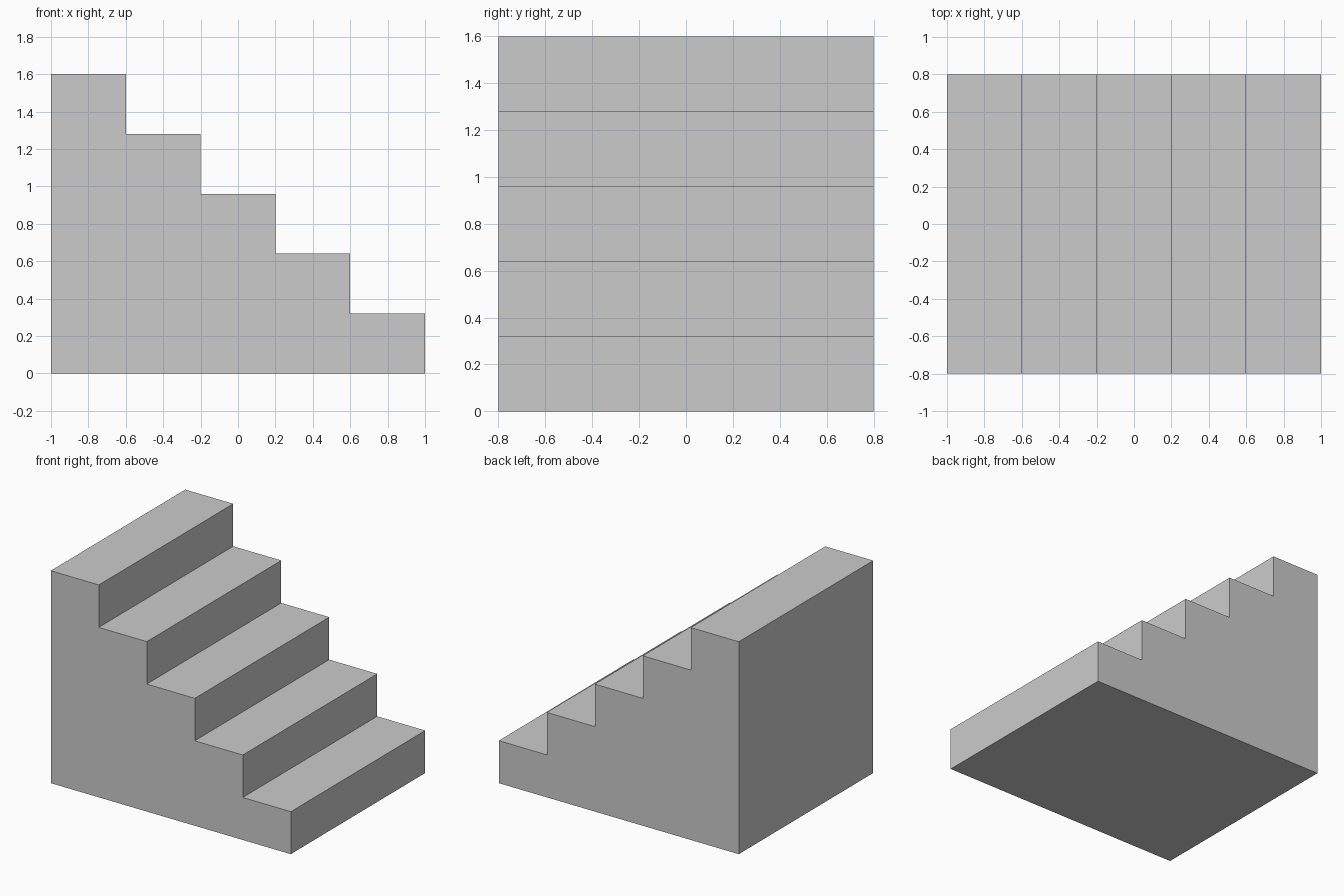
import bpy
import bmesh

if "Cube" in bpy.data.objects:
    bpy.data.objects.remove(bpy.data.objects["Cube"])

STEPS = 5
LENGTH, WIDTH, HEIGHT = 2.0, 1.6, 1.6
tread, riser = LENGTH / STEPS, HEIGHT / STEPS

# Stepped side profile (x, z): base, then up the stairs from right to left
profile = [(-LENGTH / 2, 0), (LENGTH / 2, 0)]
for i in range(STEPS):
    x, z = LENGTH / 2 - i * tread, (i + 1) * riser
    profile += [(x, z), (x - tread, z)]

# Solid staircase: side profile extruded across the width
bm = bmesh.new()
side = bm.faces.new([bm.verts.new((x, -WIDTH / 2, z)) for x, z in profile])
ext = bmesh.ops.extrude_face_region(bm, geom=[side], use_keep_orig=True)
new_verts = [g for g in ext["geom"] if isinstance(g, bmesh.types.BMVert)]
bmesh.ops.translate(bm, verts=new_verts, vec=(0, WIDTH, 0))
bmesh.ops.recalc_face_normals(bm, faces=bm.faces)

mesh = bpy.data.meshes.new("staircase")
bm.to_mesh(mesh)
bm.free()
bpy.context.collection.objects.link(bpy.data.objects.new("staircase", mesh))
